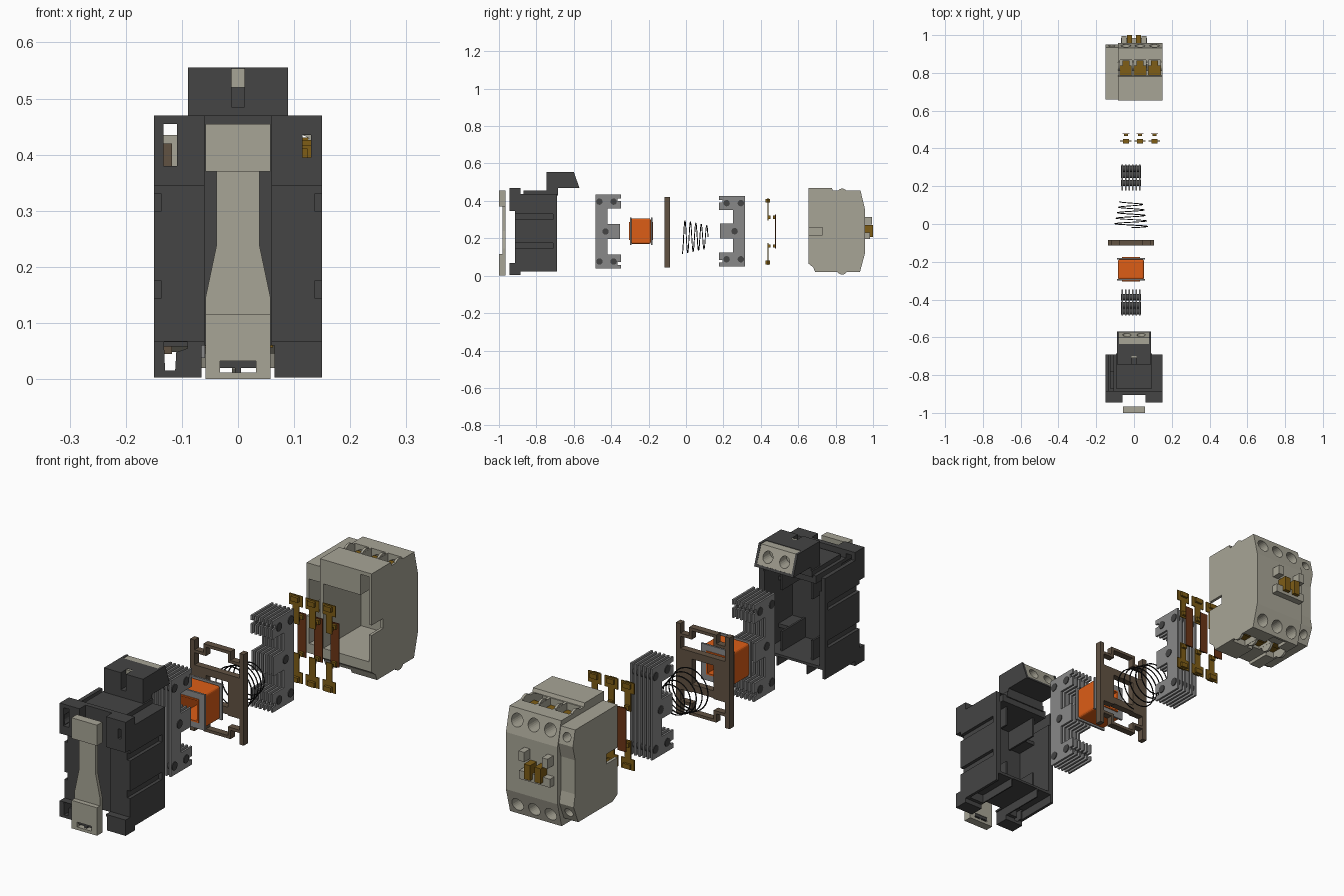
import bpy, bmesh, math
from mathutils import Matrix, Vector

if "Cube" in bpy.data.objects:
    bpy.data.objects.remove(bpy.data.objects["Cube"])

ZC = 0.236    # shared mid height
XC = -0.016   # axis of the magnet parts


def mat(name, r, g, b):
    m = bpy.data.materials.new(name)
    m.diffuse_color = (r, g, b, 1)
    m.use_nodes = True
    m.node_tree.nodes["Principled BSDF"].inputs["Base Color"].default_value = m.diffuse_color
    return m


DARK = mat("dark_plastic", .058, .058, .058)
BEIGE = mat("beige_plastic", .39, .375, .305)
ORANGE = mat("coil_orange", .72, .11, .008)
GOLD = mat("brass", .21, .11, .008)
COPPER = mat("copper", .15, .035, .008)
BROWN = mat("frame_brown", .12, .085, .055)
STEEL = mat("steel", .25, .25, .25)
BLACK = mat("black", .01, .01, .01)


def finish(name, bm, m):
    bmesh.ops.recalc_face_normals(bm, faces=bm.faces)
    me = bpy.data.meshes.new(name)
    bm.to_mesh(me)
    bm.free()
    ob = bpy.data.objects.new(name, me)
    bpy.context.collection.objects.link(ob)
    if m:
        me.materials.append(m)
    return ob


def boxes(name, m, *dims):
    """Each dim is (x0, x1, y0, y1, z0, z1)."""
    bm = bmesh.new()
    for d in dims:
        lo, hi = [[f(d[i], d[i + 1]) for i in (0, 2, 4)] for f in (min, max)]
        mid = [(a + b) / 2 for a, b in zip(lo, hi)]
        size = [b - a for a, b in zip(lo, hi)]
        bmesh.ops.create_cube(bm, size=1, matrix=Matrix.Translation(mid) @ Matrix.Diagonal((*size, 1)))
    return finish(name, bm, m)


def prism(name, m, pts, axis, *spans):
    """Extrude a (y,z) profile along x, or an (x,z) profile along y, over each span."""
    bm = bmesh.new()
    for a, b in spans:
        vs = [bm.verts.new((a, p, q) if axis == 'x' else (p, a, q)) for p, q in pts]
        r = bmesh.ops.extrude_face_region(bm, geom=[bm.faces.new(vs)])
        step = Vector((b - a, 0, 0) if axis == 'x' else (0, b - a, 0))
        bmesh.ops.translate(bm, vec=step, verts=[v for v in r['geom'] if isinstance(v, bmesh.types.BMVert)])
    return finish(name, bm, m)


def rods(name, m, axis, r, *items, n=20):
    """Each item is (centre, length)."""
    bm = bmesh.new()
    rot = Matrix.Rotation(math.pi / 2, 4, 'Y' if axis == 'x' else 'X')
    for c, length in items:
        bmesh.ops.create_cone(bm, cap_ends=True, segments=n, radius1=r, radius2=r, depth=length,
                              matrix=Matrix.Translation(c) @ rot)
    return finish(name, bm, m)


def cut(ob, *cutters):
    for c in cutters:
        c.hide_render = True
        md = ob.modifiers.new("cut", 'BOOLEAN')
        md.object, md.operation, md.solver = c, 'DIFFERENCE', 'EXACT'
    ev = ob.evaluated_get(bpy.context.evaluated_depsgraph_get())
    me = bpy.data.meshes.new_from_object(ev)
    ob.modifiers.clear()
    ob.data = me
    for c in cutters:
        bpy.data.objects.remove(c)


# Rail clip
clip = prism("rail_clip", BEIGE, [(-.058, 0), (.058, 0), (.058, .145), (.038, .24), (.038, .37), (.058, .37),
             (.058, .455), (-.058, .455), (-.058, .37), (-.038, .37), (-.038, .24), (-.058, .145)], 'y', (-.98, -.965))
cut(clip, boxes("c", None, (-.032, .032, -1.1, -.9, .012, .032)))
foot = boxes("rail_clip_ends", BEIGE, (-.058, .058, -1, -.97, .37, .455), (-.058, .058, -1, -.97, 0, .115))
cut(foot, boxes("c", None, (-.032, .032, -1.1, -.9, .012, .032)))
boxes("rail_clip_web", DARK, (-.032, .032, -.99, -.967, .02, .032), (-.005, .005, -.99, -.967, .01, .034))

# Base housing: flanged shell with rail channel, cavity, side grooves and mounting holes
base = prism("base_housing", DARK, [(-.945, .345), (-.945, .47), (-.885, .47), (-.885, .437), (-.69, .437), (-.69, .022),
             (-.885, .022), (-.885, .003), (-.945, .003), (-.945, .068), (-.915, .068), (-.915, .345)], 'x', (-.15, .15))
cut(base,
    boxes("c", None, (-.06, .06, -1.1, -.905, -.1, .6)),
    boxes("c", None, (-.125, .125, -.87, -.6, .07, .405)),
    boxes("c", None, (-.065, .065, -1, -.6, -.1, .06)),
    boxes("c", None, *[(s * .136, s * .2, -1, -.71, z, z + .03) for s in (-1, 1) for z in (.145, .3)]),
    boxes("c", None, *[(s * .07, s * .138, -.87, -.6, -.1, .058) for s in (-1, 1)]),
    rods("c", None, 'y', .024, ((-.121, -.9, .403), .08)),
    boxes("c", None, (-.133, -.109, -1, -.6, .38, .455)),
    boxes("c", None, (.115, .130, -1, -.6, .395, .435)),
    prism("c", None, [(-.13, .015), (-.112, .015), (-.11, .048), (-.09, .055), (-.09, .066), (-.132, .066)], 'y', (-1, -.86)))
# Inner partitions and top pad of the base
boxes("base_inner_walls", DARK,
      *[(s * .066, s * .074, -.87, -.72, z0, z1) for s in (-1, 1) for z0, z1 in ((.06, .15), (.32, .41))],
      *[(s * .074, s * .126, -.87, -.78, z0, z1) for s in (-1, 1) for z0, z1 in ((.13, .145), (.325, .34))],
      (-.095, .095, -.87, -.685, .43, .455))

# Coil terminal block on top of the base
block = prism("coil_terminal_block", DARK, [(-.745, .43), (-.745, .555), (-.6, .555), (-.57, .47), (-.685, .47),
              (-.685, .43)], 'x', (-.089, .089))
cut(block, boxes("c", None, (-.012, .012, -.8, -.7, .485, .6)),
    boxes("c", None, (-.079, .079, -.635, -.5, .48, .6)))
face = prism("coil_terminal_face", BEIGE, [(-.64, .48), (-.64, .553), (-.602, .553), (-.574, .48)], 'x', (-.079, .079))
cut(face, rods("c", None, 'y', .022, ((-.038, -.59, .514), .08), ((.038, -.59, .514), .08)))
boxes("coil_terminal_key", BEIGE, (-.012, .012, -.71, -.69, .52, .554))


# Laminated E-shaped cores: thin sheets held by thick cross rivets
def e_core(name, back, d, zc, half):
    prof = [(0, -half), (.138, -half), (.138, -half + .02), (.12, -half + .02), (.12, -half + .035), (.138, -half + .035),
            (.138, -half + .075), (.065, -half + .075), (.065, -.04), (.132, -.04)]
    prof += [(a, -b) for a, b in reversed(prof)]
    pitch = .0185
    prism(name, STEEL, [(back + d * a, zc + b) for a, b in prof], 'x',
          *[(XC - .0505 + i * pitch, XC - .0425 + i * pitch) for i in range(6)])
    spots = [(a, s * (half - .038)) for a in (.022, .098) for s in (-1, 1)] + [(.055, 0)]
    rods(name + "_rivets", DARK, 'x', .017, *[((XC, back + d * a, zc + b), .106) for a, b in spots])


e_core("fixed_core", -.485, 1, .236, .198)
e_core("moving_core", .315, -1, .238, .188)

# Coil bobbin: rounded winding between two thin flanges, with a square bore
wind = boxes("coil_winding", ORANGE, (XC - .069, XC + .069, -.294, -.188, .17, .307))
bv = wind.modifiers.new("round", 'BEVEL')
bv.width, bv.segments, bv.limit_method = .01, 3, 'ANGLE'
cut(wind, boxes("c", None, (XC - .042, XC + .042, -.4, -.1, .197, .281)))
for nm, y in (("front", -.3), ("back", -.188)):
    fl = boxes("coil_flange_" + nm, STEEL, (XC - .074, XC + .074, y, y + .008, .165, .312))
    cut(fl, boxes("c", None, (XC - .044, XC + .044, -.4, -.1, .195, .283)))
boxes("coil_bore_lining", ORANGE,
      *[(XC + s * .042, XC + s * .048, -.304, -.176, .191, .287) for s in (-1, 1)],
      *[(XC - .048, XC + .048, -.304, -.176, ZC + .003 + s * .042, ZC + .003 + s * .048) for s in (-1, 1)])

# Carrier frame: side bars, windowed plate, stepped thin bridges at top and bottom
Y0, Y1 = -.114, -.086
fr = []
for s in (-1, 1):
    fr.append((XC + s * .102, XC + s * .122, Y0, Y1, .045, .42))
    fr.append((XC + s * .05, XC + s * .103, Y0, Y1, .15, .318))
    fr.append((XC - .05, XC + .05, Y0, Y1, ZC + s * .052, ZC + s * .082))
    fr.append((XC - .062, XC + .062, Y0, Y1, ZC + s * .168, ZC + s * .18))
    for t in (-1, 1):
        fr.append((XC + t * .05, XC + t * .062, Y0, Y1, ZC + s * .132, ZC + s * .18))
        fr.append((XC + t * .05, XC + t * .103, Y0, Y1, ZC + s * .132, ZC + s * .144))
boxes("carrier_frame", BROWN, *fr)

# Conical return spring
cu = bpy.data.curves.new("return_spring", 'CURVE')
cu.dimensions, cu.bevel_depth, cu.bevel_resolution = '3D', .0025, 1
sp = cu.splines.new('POLY')
N, TURNS = 150, 4.75
sp.points.add(N)
for i, p in enumerate(sp.points):
    t = i / N
    a, r = t * TURNS * math.tau - math.pi / 2, .09 - .03 * t
    p.co = (XC + r * math.cos(a), -.02 + .138 * t, .207 + r * math.sin(a), 1)
ob = bpy.data.objects.new("return_spring", cu)
bpy.context.collection.objects.link(ob)
cu.materials.append(BLACK)

# Contact sets: two brass terminals and one copper bridge per pole
POLES = (-.043, .032, .108)
for i, x in enumerate(POLES):
    d = []
    for s in (-1, 1):
        z = lambda v: ZC + s * v
        d += [(x - .03, x + .03, .437, .441, z(.135), z(.18)),
              (x - .014, x + .014, .437, .441, z(.06), z(.14)),
              (x - .016, x + .016, .425, .45, z(.155), z(.175)),
              (x - .010, x + .010, .441, .451, z(.068), z(.085)),
              (x - .010, x + .010, .465, .476, z(.068), z(.085))]
    boxes(f"terminals_{i}", GOLD, *d)
    boxes(f"contact_bridge_{i}", COPPER, (x - .019, x + .019, .476, .48, ZC - .09, ZC + .09))

# Cover main body with cavity, clip slots, terminal wells and screwdriver holes
cover = prism("cover", BEIGE, [(.655, .065), (.655, .47), (.78, .47), (.785, .455), (.933, .455), (.957, .355),
              (.957, .12), (.93, .02), (.69, .02), (.68, .045)], 'x', (-.085, .15))
cut(cover,
    boxes("c", None, (-.07, .138, .6, .9, .105, .37)),
    boxes("c", None, (.1, .2, .6, .73, .217, .258)),
    boxes("c", None, (.1, .138, .6, .8, .36, .455)),
    boxes("c", None, (-.035, .035, .6, .92, -.1, .034)),
    boxes("c", None, *[(x - .032, x + .032, .79, .868, ZC + s * .145, ZC + s * .3) for x in POLES for s in (-1, 1)]),
    rods("c", None, 'y', .026, *[((x, .92, ZC + s * .174), .13) for x in POLES for s in (-1, 1)], n=24))
# Clamps sitting in the wells, and rounded dividers between them
for nm, s in (("top", 1), ("bottom", -1)):
    boxes("clamps_" + nm, GOLD,
          *[(x - .031, x + .031, .79, .84, ZC + s * .146, ZC + s * .19) for x in POLES],
          *[(x - .018, x + .018, .83, .865, ZC + s * .15, ZC + s * .195) for x in POLES])
rods("well_dividers", BEIGE, 'x', .03, *[((x, .835, ZC + s * .2), .01) for x in (-.08, -.0055, .07, .145) for s in (-1, 1)])

# Side auxiliary column with a recessed middle
aux = prism("auxiliary_column", BEIGE, [(.66, .065), (.66, .435), (.935, .435), (.95, .37), (.935, .31), (.935, .17),
            (.945, .12), (.915, .048), (.69, .048)], 'x', (-.15, -.084))
cut(aux, boxes("c", None, (-.138, -.08, .6, .85, .105, .37)),
    boxes("c", None, (-.2, -.13, .6, .73, .217, .258)),
    rods("c", None, 'y', .018, ((-.118, .94, .4), .12), ((-.118, .94, .085), .12)))

# Indicator slide on the cover face
boxes("slide_guard", BEIGE, (-.07, .07, .955, .985, .195, .23),
      *[(s * .04, s * .066, .955, .995, .275, .315) for s in (-1, 1)])
boxes("slide_buttons", GOLD, *[(s * .01, s * .038, .95, 1, .208, .27) for s in (-1, 1)])
